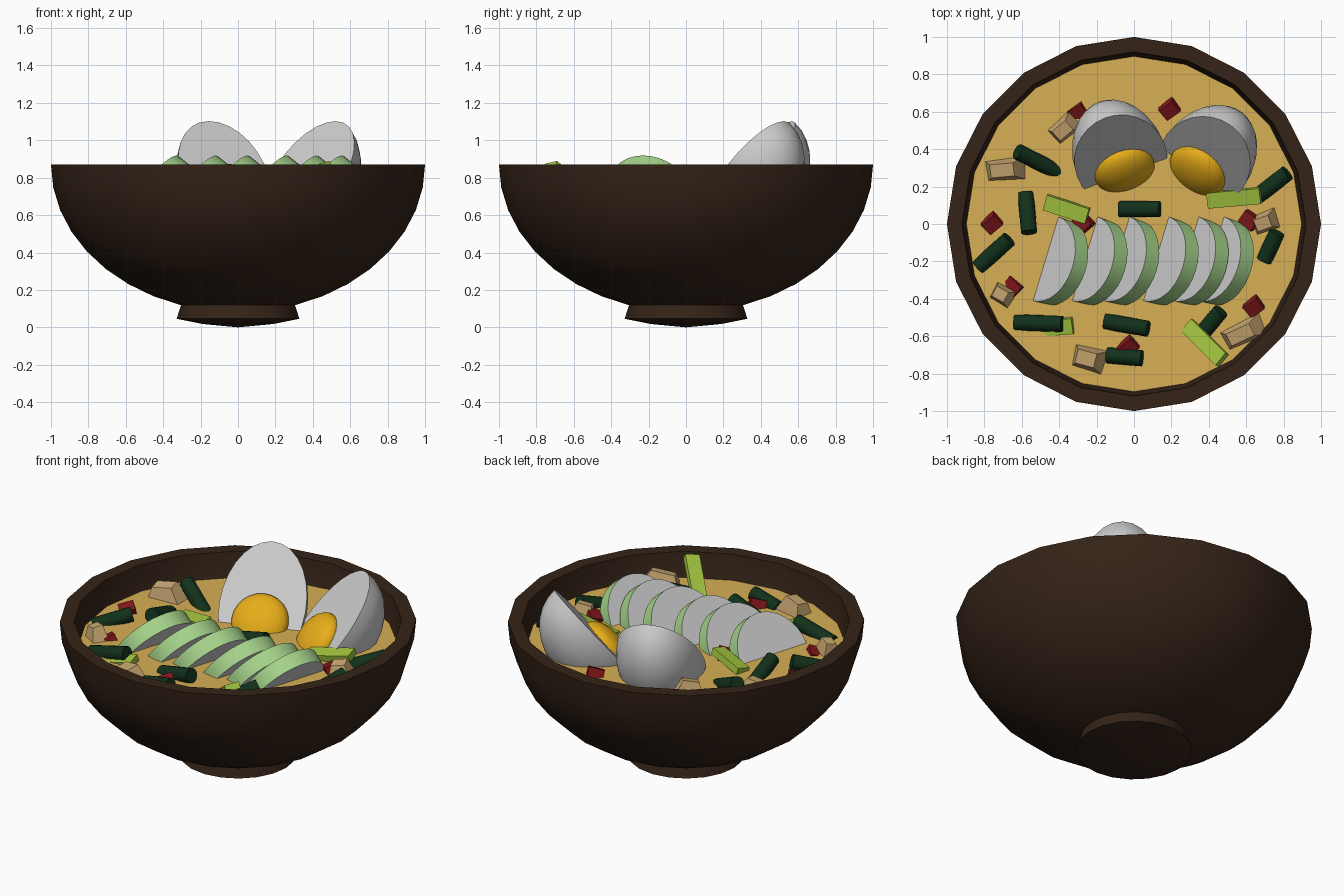
import bpy, bmesh
from math import sin, cos, pi, radians
from mathutils import Matrix, Vector

if "Cube" in bpy.data.objects:
    bpy.data.objects.remove(bpy.data.objects["Cube"])

SOUP = 0.72


def mat(name, r, g, b):
    m = bpy.data.materials.new(name)
    m.diffuse_color = (r, g, b, 1)
    m.use_nodes = True
    m.node_tree.nodes["Principled BSDF"].inputs["Base Color"].default_value = m.diffuse_color
    return m


WOOD = mat("dark_wood", .035, .017, .009)
BROTH = mat("broth", .68, .43, .09)
YOLK = mat("yolk", .8, .42, .01)
SKIN = mat("avocado_green", .38, .66, .26)
DARK = mat("dark_green", .006, .03, .011)
LIME = mat("lime_green", .36, .56, .05)
RED = mat("red", .22, .008, .01)
TAN = mat("tan", .6, .4, .17)


def finish(bm, name, mats=(), angle=None):
    bmesh.ops.recalc_face_normals(bm, faces=bm.faces)
    me = bpy.data.meshes.new(name)
    bm.to_mesh(me)
    bm.free()
    for m in mats:
        me.materials.append(m)
    ob = bpy.data.objects.new(name, me)
    bpy.context.collection.objects.link(ob)
    if angle:
        bpy.ops.object.select_all(action='DESELECT')
        ob.select_set(True)
        bpy.context.view_layer.objects.active = ob
        bpy.ops.object.shade_smooth_by_angle(angle=radians(angle))
    return ob


def lathe(name, profile, material, n=20):
    bm = bmesh.new()
    vs = [bm.verts.new((r, 0, z)) for r, z in profile]
    es = [bm.edges.new(p) for p in zip(vs, vs[1:])]
    bmesh.ops.spin(bm, geom=vs + es, cent=(0, 0, 0), axis=(0, 0, 1),
                   angle=2 * pi, steps=n)
    bmesh.ops.remove_doubles(bm, verts=bm.verts, dist=1e-4)
    return finish(bm, name, [material], 30)


# bowl: outer and inner half spheres joined by a flat rim
steps = [radians(9 * i) for i in range(11)]
outer = [(sin(a), .871 - .79 * cos(a)) for a in steps]
inner = [(.92 * sin(a), .871 - .71 * cos(a)) for a in reversed(steps)]
lathe("bowl", outer + inner, WOOD)
lathe("bowl_foot", [(.303, .125), (.328, .046), (.19, .018), (0, 0)], WOOD)

# soup surface
bm = bmesh.new()
bmesh.ops.create_circle(bm, cap_ends=True, segments=20, radius=.9,
                        matrix=Matrix.Translation((0, 0, SOUP)) @ Matrix.Rotation(pi / 2, 4, 'Z'))
finish(bm, "soup", [BROTH])


# halved eggs: local z is the cut-face normal, local y runs up the face
def egg(i, centre, hx, hy):
    n = Vector((hx * .77, hy * .77, .64)).normalized()
    t = Vector((-hy, hx, 0)).normalized()
    u = n.cross(t)
    frame = Matrix((t, u, n)).transposed().to_4x4()
    frame.translation = centre
    bm = bmesh.new()
    bmesh.ops.create_uvsphere(bm, u_segments=28, v_segments=16, radius=1)
    bmesh.ops.delete(bm, geom=[v for v in bm.verts if v.co.z > 1e-3], context='VERTS')
    bmesh.ops.holes_fill(bm, edges=[e for e in bm.edges if e.is_boundary], sides=0)
    bm.transform(frame @ Matrix.Diagonal((.25, .38, .3, 1)))
    finish(bm, f"egg_white_{i}", [], 40)
    bm = bmesh.new()
    bmesh.ops.create_uvsphere(bm, u_segments=24, v_segments=12, radius=1)
    bm.transform(frame @ Matrix.Translation((0, -.09, 0)) @ Matrix.Diagonal((.165, .165, .08, 1)))
    finish(bm, f"egg_yolk_{i}", [YOLK], 40)


egg(1, (-.07, .34, .81), .35, -.94)
egg(2, (.375, .33, .81), -.6, -.8)

# avocado slices: leaning half-moon slabs with a green skin
along = Vector((.29, .957, 0))
lean = Vector((.957, -.29, 0))
up = lean * .6 + Vector((0, 0, .8))
thick = (lean * .8 - Vector((0, 0, .6))) * .09
for i, x in enumerate((-.41, -.2, -.03, .18, .34, .475)):
    c = Vector((x - .065, -.185, SOUP - .005))
    bm = bmesh.new()
    arc = [c + along * .235 * cos(k * pi / 16) + up * .255 * sin(k * pi / 16) for k in range(17)]
    a = [bm.verts.new(p) for p in arc]
    b = [bm.verts.new(p + thick) for p in arc]
    bm.faces.new(a)
    bm.faces.new(b)
    bm.faces.new((a[0], a[-1], b[-1], b[0]))
    for k in range(16):
        bm.faces.new((a[k], a[k + 1], b[k + 1], b[k])).material_index = 1
    finish(bm, f"avocado_slice_{i + 1}", [None, SKIN], 30)


def place(x, y, z, yaw, tilt, roll=0):
    return (Matrix.Translation((x, y, z)) @ Matrix.Rotation(radians(yaw), 4, 'Z')
            @ Matrix.Rotation(radians(-tilt), 4, 'Y') @ Matrix.Rotation(radians(roll), 4, 'X'))


def chunk(name, frame, size, material, taper=1):
    bm = bmesh.new()
    bmesh.ops.create_cube(bm, size=1)
    for v in bm.verts:
        if v.co.z > 0:
            v.co.x *= taper
            v.co.y = v.co.y * taper + (1 - taper) * .3
    bm.transform(frame @ Matrix.Diagonal((*size, 1)))
    finish(bm, name, [material])


# dark green stalks: x, y, yaw, tilt, length
stalks = [(-.51, .33, 153, 25, .28), (-.57, .06, -85, 18, .22), (-.75, -.155, 42, 15, .23),
          (.03, .08, 0, 12, .22), (-.51, -.53, -2, 14, .26), (-.04, -.54, -10, 14, .24),
          (.41, -.53, 50, 20, .18), (-.05, -.71, -5, 12, .19), (.74, .21, 38, 15, .21),
          (.73, -.12, 65, 18, .17)]
for i, (x, y, yaw, tilt, length) in enumerate(stalks):
    bm = bmesh.new()
    bmesh.ops.create_cone(bm, cap_ends=True, segments=16, radius1=.043, radius2=.043, depth=length,
                          matrix=place(x, y, SOUP + .015, yaw, tilt) @ Matrix.Rotation(pi / 2, 4, 'Y'))
    finish(bm, f"green_stalk_{i + 1}", [DARK], 40)

# red pepper cubes
peppers = [(-.76, .005, 40), (-.27, .01, -50), (.19, .615, 35), (.62, .02, -40),
           (.64, -.44, 35), (-.03, -.655, 40), (-.645, -.335, -45), (-.3, .6, 30)]
for i, (x, y, yaw) in enumerate(peppers):
    z = SOUP - .015 if i > 5 else SOUP + .01
    chunk(f"pepper_{i + 1}", place(x, y, z, yaw, 15, 20), (.09, .075, .06), RED)

# lime green strips
strips = [(-.36, .08, -18, 10, .24, SOUP + .03), (.535, .14, 5, 12, .29, SOUP + .03),
          (.38, -.635, -45, 30, .3, SOUP + .07), (-.41, -.55, 5, 12, .17, SOUP)]
for i, (x, y, yaw, tilt, length, z) in enumerate(strips):
    chunk(f"lime_strip_{i + 1}", place(x, y, z, yaw, tilt, 12), (length, .085, .04), LIME)

# tan wedges
wedges = [(-.695, .28, 5, .23, .13), (-.37, .5, 40, .17, .12), (.7, 0, 20, .15, .12),
          (.58, -.595, 25, .25, .13), (-.71, -.385, -30, .13, .11), (-.25, -.73, -15, .19, .14)]
for i, (x, y, yaw, l, w) in enumerate(wedges):
    chunk(f"tan_wedge_{i + 1}", place(x, y, SOUP + .02, yaw, 10, 10), (l, w, .11), TAN, .55)
